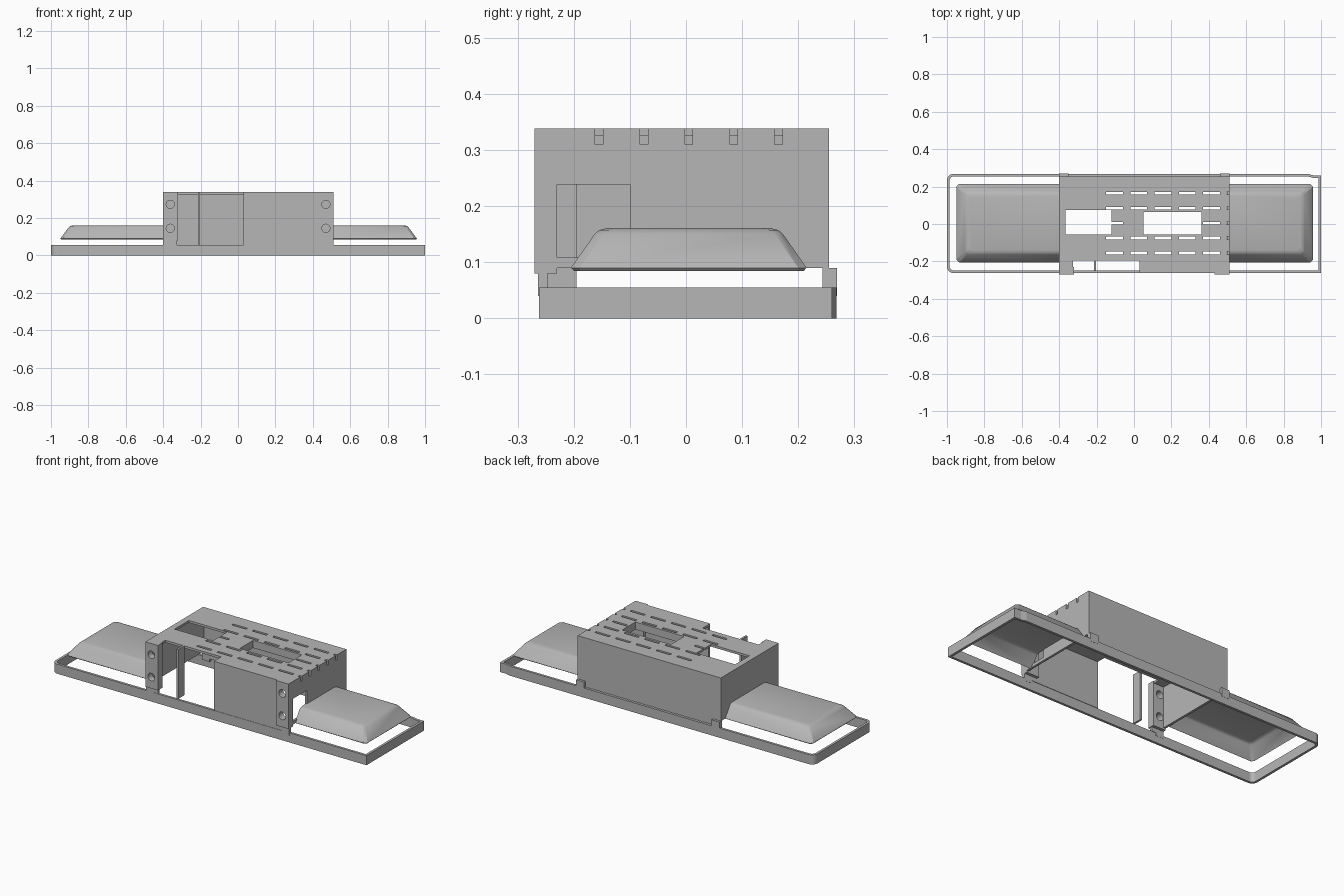
import bpy, bmesh, math
from mathutils import Matrix, Vector

old = bpy.data.objects.get("Cube")
if old:
    bpy.data.objects.remove(old, do_unlink=True)

grey = bpy.data.materials.new("plain grey")
grey.use_nodes = True
colour = (0.47, 0.47, 0.47, 1)
grey.diffuse_color = colour
grey.node_tree.nodes["Principled BSDF"].inputs["Base Color"].default_value = colour


def finish(name, bm):
    bmesh.ops.recalc_face_normals(bm, faces=bm.faces)
    me = bpy.data.meshes.new(name)
    bm.to_mesh(me)
    bm.free()
    me.materials.append(grey)
    ob = bpy.data.objects.new(name, me)
    bpy.context.collection.objects.link(ob)
    return ob


def activate(ob):
    bpy.ops.object.select_all(action='DESELECT')
    ob.select_set(True)
    bpy.context.view_layer.objects.active = ob


def block(name, x, y, z):
    """Box from (low, high) pairs on each axis."""
    bm = bmesh.new()
    bmesh.ops.create_cube(bm, size=1)
    for v in bm.verts:
        v.co = Vector([p[0] if c < 0 else p[1] for c, p in zip(v.co, (x, y, z))])
    return finish(name, bm)


def bore(x, z):
    """Round cutter along y for a screw hole."""
    bm = bmesh.new()
    turn = Matrix.Translation((x, -0.25, z)) @ Matrix.Rotation(math.pi / 2, 4, 'X')
    bmesh.ops.create_cone(bm, cap_ends=True, segments=24, radius1=0.022,
                          radius2=0.022, depth=0.1, matrix=turn)
    return finish("hole_cutter", bm)


def cut(ob, cutters):
    for c in cutters:
        c.hide_render = True
        activate(ob)
        m = ob.modifiers.new("cut", 'BOOLEAN')
        m.operation = 'DIFFERENCE'
        m.solver = 'EXACT'
        m.object = c
        bpy.ops.object.modifier_apply(modifier=m.name)
        bpy.data.objects.remove(c, do_unlink=True)


def prism(name, points, low, high):
    bm = bmesh.new()
    face = bm.faces.new([bm.verts.new((px, py, low)) for px, py in points])
    out = bmesh.ops.extrude_face_region(bm, geom=[face])["geom"]
    bmesh.ops.translate(bm, vec=(0, 0, high - low),
                        verts=[g for g in out if isinstance(g, bmesh.types.BMVert)])
    return finish(name, bm)


def outline(inset):
    """Frame outline: rounded left corners, square right corners with a step."""
    r, n = 0.035 - inset, 6
    lo, hi, left, right = -0.262 + inset, 0.268 - inset, -1 + inset, 1 - inset
    pts = [(right, lo), (right, hi - 0.008), (0.96, hi - 0.008), (0.93, hi)]
    for cy, start in ((hi - r, 90), (lo + r, 180)):
        for i in range(n + 1):
            a = math.radians(start + 90 * i / n)
            pts.append((left + r + r * math.cos(a), cy + r * math.sin(a)))
    return pts


# Base frame, an open rim
frame = prism("base_frame", outline(0), 0, 0.055)
cut(frame, [prism("frame_cutter", outline(0.014), -0.1, 0.2)])

# Housing shell, open below
TOP = 0.338
housing = block("housing", (-0.4, 0.51), (-0.262, 0.255), (0.056, TOP))
cutters = [
    block("inside_cutter", (-0.387, 0.497), (-0.247, 0.243), (0, 0.325)),
    block("underside_cutter", (-0.6, 0.7), (-0.247, 0.243), (0, 0.09)),
    block("front_opening_cutter", (-0.325, 0.03), (-0.4, -0.195), (0, 0.5)),
    block("side_opening_cutter", (0.45, 0.6), (-0.23, -0.1), (0.108, 0.238)),
    block("left_window_cutter", (-0.365, -0.12), (-0.055, 0.075), (0.3, 0.4)),
    block("right_window_cutter", (0.05, 0.36), (-0.055, 0.065), (0.3, 0.4)),
]
# Vent slots in the roof and notches in the side wall
for row in range(5):
    y = -0.155 + 0.08 * row
    span = (y - 0.007, y + 0.007)
    for col in range(5):
        x = -0.15 + 0.13 * col
        if row != 2 or col in (0, 4):
            cutters.append(block("slot_cutter", (x, x + 0.09), span, (0.3, 0.4)))
    cutters.append(block("notch_cutter", (0.495, 0.6), span, (0.31, 0.4)))
HOLES = [(x, z) for x in (-0.362, 0.47) for z in (0.145, 0.273)]
cut(housing, cutters + [bore(x, z) for x, z in HOLES])

# Front mounting flanges with screw holes
for name, x in (("right_flange", (-0.4, -0.32)), ("left_flange", (0.43, 0.51))):
    flange = block(name, x, (-0.27, -0.23), (0.08, TOP))
    cut(flange, [bore(hx, hz) for hx, hz in HOLES if x[0] < hx < x[1]])

# Opening divider and feet
block("opening_post", (-0.215, -0.204), (-0.25, -0.195), (0.055, TOP))
for side, x in (("right", (-0.4, -0.35)), ("left", (0.46, 0.51))):
    block(side + "_back_foot", x, (0.243, 0.269), (0.04, 0.09))
    block(side + "_front_foot", x, (-0.264, -0.247), (0.04, 0.09))

# Rim hanging below the right window
rim = block("window_rim", (0.04, 0.37), (-0.065, 0.075), (0.295, 0.326))
cut(rim, [block("rim_cutter", (0.05, 0.36), (-0.055, 0.065), (0.2, 0.4))])


# End covers: thin sloping shells, open below and at the housing
def cover(name, inner, outer, sign):
    bm = bmesh.new()
    rings = []
    for z, dx, half in ((0.09, 0, 0.21), (0.15, 0.045, 0.168),
                        (0.157, 0.053, 0.16), (0.161, 0.07, 0.145)):
        end, c = outer - sign * dx, 0.015
        path = [(inner, -half), (end - sign * c, -half), (end, c - half),
                (end, half - c), (end - sign * c, half), (inner, half)]
        rings.append([bm.verts.new((px, py + 0.005, z)) for px, py in path])
    for a, b in zip(rings, rings[1:]):
        for i in range(5):
            bm.faces.new((a[i], a[i + 1], b[i + 1], b[i]))
    bm.faces.new(rings[-1])
    ob = finish(name, bm)
    if ob.data.polygons[-1].normal.z < 0:
        ob.data.flip_normals()
    m = ob.modifiers.new("shell", 'SOLIDIFY')
    m.thickness = 0.008
    m.offset = -1
    activate(ob)
    bpy.ops.object.modifier_apply(modifier=m.name)
    bpy.ops.object.shade_smooth_by_angle(angle=math.radians(30))


cover("right_end_cover", -0.395, -0.95, -1)
cover("left_end_cover", 0.505, 0.957, 1)
